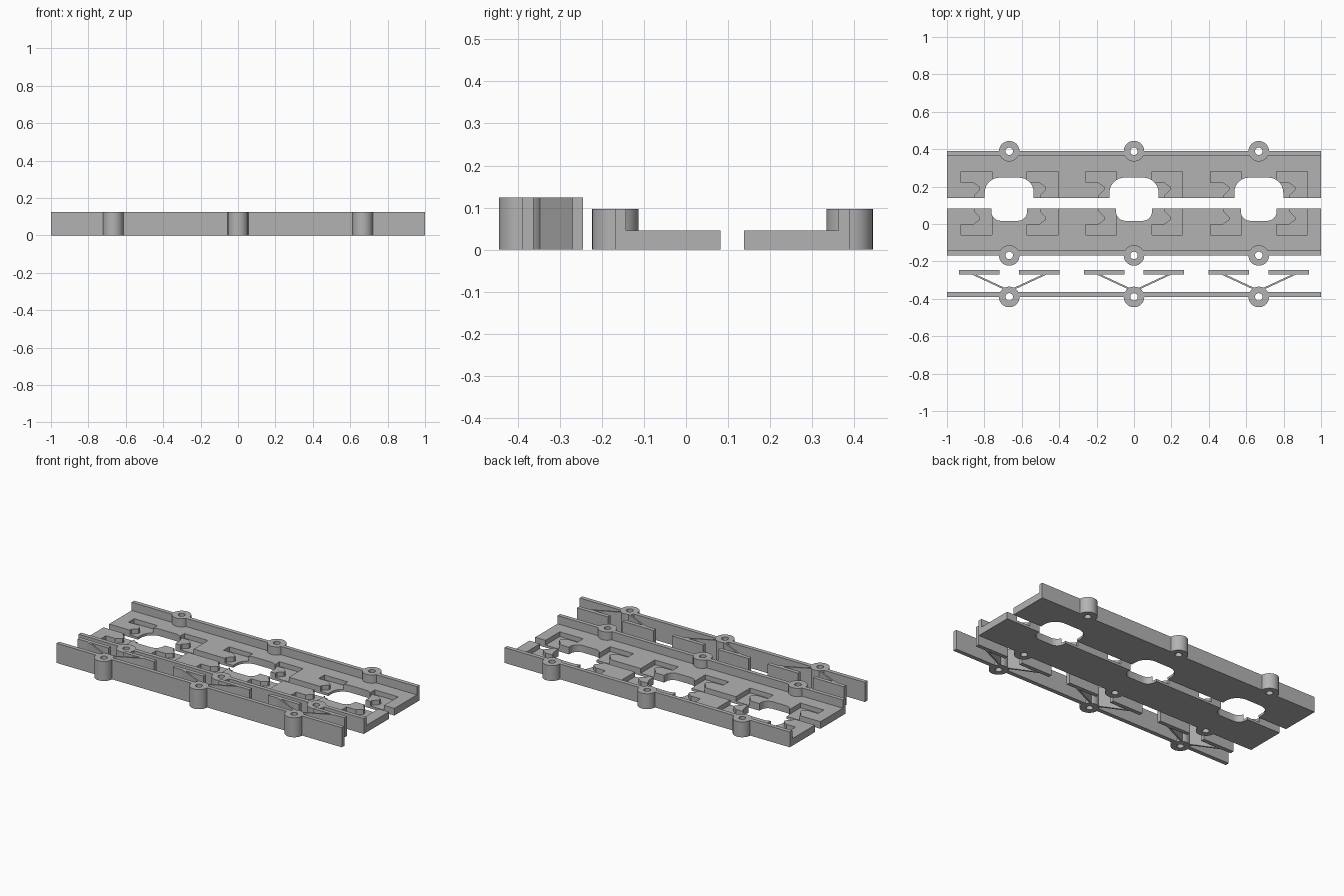
import bpy, bmesh, math

cube = bpy.data.objects.get("Cube")
if cube:
    bpy.data.objects.remove(cube, do_unlink=True)

grey = bpy.data.materials.new("plain grey")
grey.use_nodes = True
COLOUR = (0.45, 0.45, 0.45, 1)
grey.diffuse_color = COLOUR
grey.node_tree.nodes["Principled BSDF"].inputs["Base Color"].default_value = COLOUR

STATIONS = (-0.667, 0, 0.667)
BOSS_R, BORE_R = 0.055, 0.02
WALL = 0.026


def prisms(name, outlines, z0, z1):
    """Upright prisms from a list of plan outlines, in one object."""
    bm = bmesh.new()
    for outline in outlines:
        face = bm.faces.new([bm.verts.new((x, y, z0)) for x, y in outline])
        up = bmesh.ops.extrude_face_region(bm, geom=[face])["geom"]
        bmesh.ops.translate(bm, vec=(0, 0, z1 - z0),
                            verts=[v for v in up if isinstance(v, bmesh.types.BMVert)])
    bmesh.ops.recalc_face_normals(bm, faces=bm.faces)
    mesh = bpy.data.meshes.new(name)
    bm.to_mesh(mesh)
    bm.free()
    mesh.materials.append(grey)
    obj = bpy.data.objects.new(name, mesh)
    bpy.context.collection.objects.link(obj)
    return obj


def rect(x0, x1, y0, y1):
    return [(x0, y0), (x1, y0), (x1, y1), (x0, y1)]


def circle(x, y, r, n=40):
    return [(x + r * math.cos(2 * math.pi * i / n),
             y + r * math.sin(2 * math.pi * i / n)) for i in range(n)]


def rounded_notch(x, edge, side, half, depth, r):
    """Opening in a plate edge with two rounded inner corners."""
    pts = [(x - half, edge - side * 0.02), (x + half, edge - side * 0.02)]
    for cx, start in ((half - r, 0), (r - half, 90)):
        for i in range(9):
            a = math.radians(start + i * 11.25)
            pts.append((x + cx + r * math.cos(a),
                        edge + side * (depth - r + r * math.sin(a))))
    return pts


def hook_pocket(x, edge, side):
    """L-shaped latch recess open at the plate edge, with a barb in the corner."""
    plan = [(0, 0.142), (0.164, 0.142), (0.164, -0.02), (0.07, -0.02),
            (0.07, 0.015), (0.1, 0.045), (0.1, 0.06), (0.065, 0.085), (0, 0.085)]
    return [(x + u, edge + side * v) for u, v in plan]


def combine(obj, tool, operation):
    mod = obj.modifiers.new(operation.lower(), "BOOLEAN")
    mod.operation, mod.solver, mod.object = operation, "EXACT", tool
    bpy.context.view_layer.objects.active = obj
    bpy.ops.object.modifier_apply(modifier=mod.name)
    bpy.data.objects.remove(tool, do_unlink=True)


def add_bosses(obj, y, height):
    combine(obj, prisms("bosses", [circle(x, y, BOSS_R) for x in STATIONS], 0, height), "UNION")
    combine(obj, prisms("bores", [circle(x, y, BORE_R) for x in STATIONS], -0.05, 0.2), "DIFFERENCE")


def finish(obj):
    bpy.ops.object.select_all(action="DESELECT")
    obj.select_set(True)
    bpy.context.view_layer.objects.active = obj
    bpy.ops.object.shade_smooth_by_angle(angle=math.radians(30))


def tray(name, outer, edge, half, depth, r):
    """Flat plate with an outer wall, openings and latch recesses."""
    side = 1 if outer > edge else -1
    body = prisms(name, [rect(-1, 1, *sorted((outer, edge)))], 0, 0.045)
    inner = outer - side * WALL
    combine(body, prisms("wall", [rect(-1, 1, *sorted((inner, outer)))], 0, 0.097), "UNION")
    pockets = [hook_pocket(x + dx, edge, side) for x in STATIONS for dx in (-0.257, 0.096)]
    combine(body, prisms("pockets", pockets, 0.015, 0.06), "DIFFERENCE")
    openings = [rounded_notch(x, edge, side, half, depth, r) for x in STATIONS]
    combine(body, prisms("openings", openings, -0.05, 0.06), "DIFFERENCE")
    add_bosses(body, outer, 0.097)
    finish(body)


tray("rear_tray", 0.389, 0.138, 0.131, 0.11, 0.08)
tray("front_tray", -0.168, 0.082, 0.096, 0.065, 0.05)

# Tall rail with bosses
TALL = 0.124
rail = prisms("spring_rail", [rect(-1, 1, -0.389, -0.389 + WALL)], 0, TALL)
add_bosses(rail, -0.39, TALL)
finish(rail)

# Thin spring arms reaching to the press bars
arms, bars = [], []
for x in STATIONS:
    for s in (-1, 1):
        arms.append([(x + s * u, v) for u, v in
                     ((0.035, -0.347), (0.2, -0.27), (0.178, -0.27), (0.025, -0.341))])
        bars.append(rect(*sorted((x + s * 0.052, x + s * 0.268)), -0.27, -0.245))
prisms("spring_arms", arms, 0, TALL)
prisms("press_bars", bars, 0, TALL)
